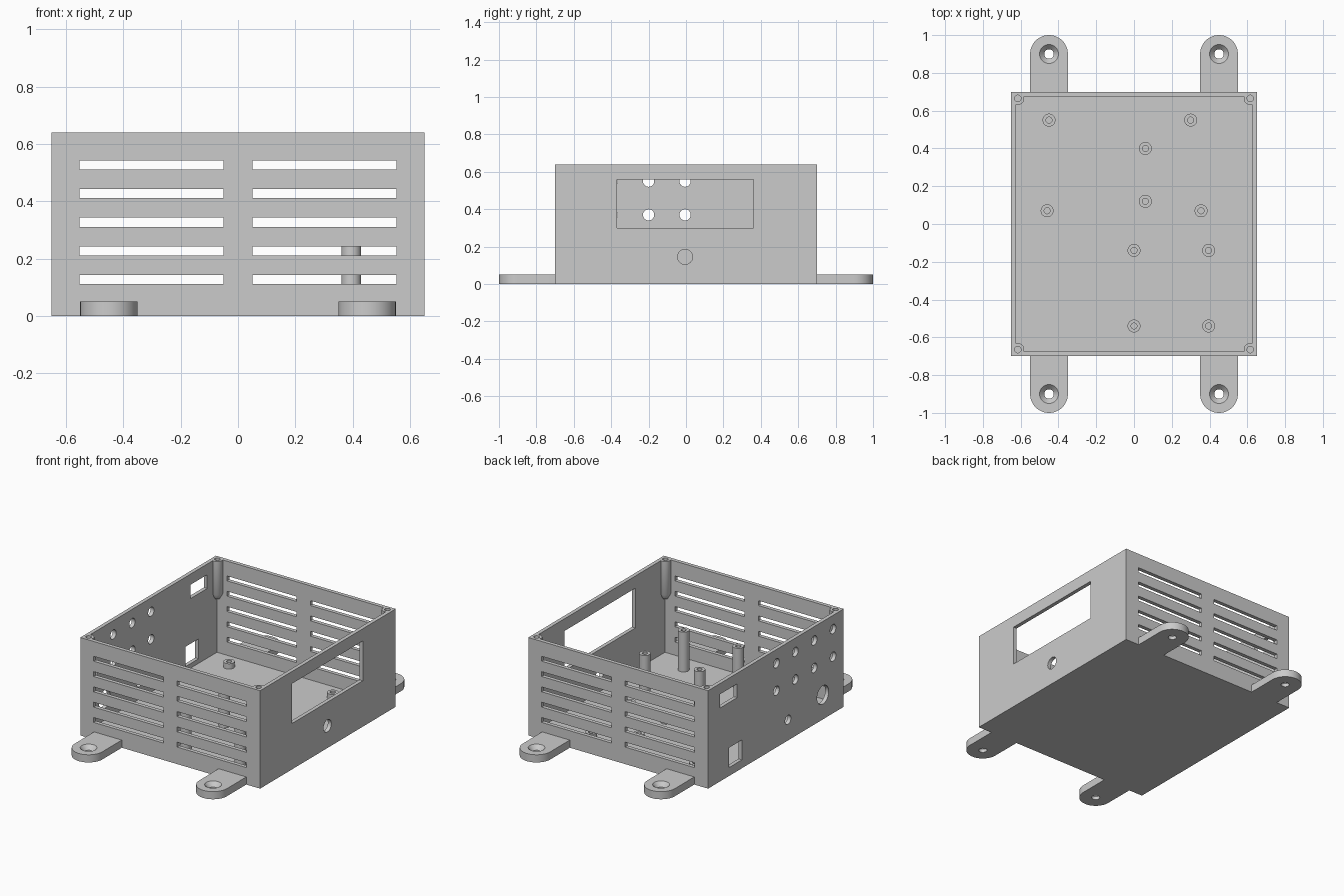
import bpy
import bmesh
import math
from mathutils import Matrix, Vector

cube = bpy.data.objects.get("Cube")
if cube:
    bpy.data.objects.remove(cube, do_unlink=True)

W, D, H, T = 0.65, 0.70, 0.64, 0.025   # half width, half depth, height, wall

grey = bpy.data.materials.new("plain grey plastic")
grey.use_nodes = True
grey.diffuse_color = (0.6, 0.6, 0.6, 1)
grey.node_tree.nodes["Principled BSDF"].inputs["Base Color"].default_value = (0.6, 0.6, 0.6, 1)


def add_box(bm, lo, hi):
    lo, hi = Vector(lo), Vector(hi)
    size = Matrix.Diagonal((hi - lo).to_4d())
    size[3][3] = 1
    bmesh.ops.create_cube(bm, size=1, matrix=Matrix.Translation((lo + hi) / 2) @ size)


def add_cylinder(bm, centre, radius, depth, axis="Z"):
    turn = Matrix.Rotation(math.pi / 2, 4, "Y") if axis == "X" else Matrix()
    bmesh.ops.create_cone(bm, cap_ends=True, segments=40, radius1=radius, radius2=radius,
                          depth=depth, matrix=Matrix.Translation(centre) @ turn)


def add_lathe(bm, profile, x, y, segments=40):
    """Spin a closed outline of (radius, height) points about a vertical axis."""
    verts = [bm.verts.new((r, 0, z)) for r, z in profile]
    edges = [bm.edges.new((verts[i], verts[(i + 1) % len(verts)])) for i in range(len(verts))]
    old = set(bm.verts) - set(verts)
    bmesh.ops.spin(bm, geom=verts + edges, cent=(0, 0, 0), axis=(0, 0, 1),
                   angle=math.tau, steps=segments, use_duplicate=False)
    new = [v for v in bm.verts if v not in old]
    bmesh.ops.remove_doubles(bm, verts=new, dist=1e-5)
    new = [v for v in bm.verts if v not in old]
    bmesh.ops.translate(bm, verts=new, vec=(x, y, 0))


def finish(bm, name):
    bmesh.ops.recalc_face_normals(bm, faces=bm.faces)
    mesh = bpy.data.meshes.new(name)
    bm.to_mesh(mesh)
    bm.free()
    obj = bpy.data.objects.new(name, mesh)
    bpy.context.collection.objects.link(obj)
    mesh.materials.append(grey)
    return obj


def activate(obj):
    bpy.ops.object.select_all(action="DESELECT")
    obj.select_set(True)
    bpy.context.view_layer.objects.active = obj


def combine(obj, tool, operation):
    tool.hide_render = True
    activate(obj)
    mod = obj.modifiers.new(operation.lower(), "BOOLEAN")
    mod.operation, mod.solver, mod.object = operation, "EXACT", tool
    bpy.ops.object.modifier_apply(modifier=mod.name)
    bpy.data.objects.remove(tool, do_unlink=True)


def smooth(obj):
    activate(obj)
    bpy.ops.object.shade_smooth_by_angle(angle=math.radians(30))


CORNERS = [(sx, sy) for sx in (-1, 1) for sy in (-1, 1)]

# Open-topped case
bm = bmesh.new()
add_box(bm, (-W, -D, 0), (W, D, H))
case = finish(bm, "case")
bm = bmesh.new()
add_box(bm, (T - W, T - D, T), (W - T, D - T, H + 0.1))
combine(case, finish(bm, "cavity_cutter"), "DIFFERENCE")

# Corner screw posts with tapered lower ends
bm = bmesh.new()
for sx, sy in CORNERS:
    for radius, low, high, bottom in ((0.034, 0.42, H, 0.034), (0.034, 0.385, 0.42, 0.015)):
        bmesh.ops.create_cone(bm, cap_ends=True, segments=40, radius1=bottom, radius2=radius,
                              depth=high - low,
                              matrix=Matrix.Translation((sx * 0.615, sy * 0.665, (low + high) / 2)))
bmesh.ops.remove_doubles(bm, verts=bm.verts, dist=1e-4)
inner = [f for f in bm.faces if abs(f.calc_center_median().z - 0.42) < 1e-3]
bmesh.ops.delete(bm, geom=inner, context="FACES_ONLY")
combine(case, finish(bm, "corner_posts"), "UNION")

# Openings through the walls
bm = bmesh.new()
for sx, sy in CORNERS:
    add_cylinder(bm, (sx * 0.615, sy * 0.665, H), 0.017, 0.3)
    for row in range(5):
        z = 0.127 + 0.1 * row
        xs, ys = sorted((sx * 0.05, sx * 0.553)), sorted((sy * (D - 0.06), sy * (D + 0.05)))
        add_box(bm, (xs[0], ys[0], z - 0.016), (xs[1], ys[1], z + 0.016))
# Display window and knob hole on the +x wall
add_box(bm, (W - 0.1, -0.37, 0.30), (W + 0.1, 0.36, 0.56))
add_cylinder(bm, (W, -0.005, 0.145), 0.04, 0.2, "X")
# Button holes, cable holes and socket openings on the -x wall
for column in range(4):
    for z in (0.37, 0.55):
        add_cylinder(bm, (-W, -0.005 - 0.195 * column, z), 0.03, 0.2, "X")
add_cylinder(bm, (-W, -0.125, 0.135), 0.03, 0.2, "X")
add_cylinder(bm, (-W, -0.485, 0.16), 0.06, 0.2, "X")
add_box(bm, (-W - 0.1, 0.40, 0.48), (-W + 0.1, 0.575, 0.57))
add_box(bm, (-W - 0.1, 0.35, 0.055), (-W + 0.1, 0.485, 0.185))
combine(case, finish(bm, "opening_cutter"), "DIFFERENCE")
smooth(case)

# Hollow board standoffs on the floor
tall = [(x, y) for x in (0, 0.395) for y in (-0.14, -0.54)]
short = [(-0.45, 0.55), (0.30, 0.55), (-0.46, 0.07), (0.355, 0.07), (0.06, 0.40), (0.06, 0.12)]
for name, places, top in (("tall_standoff", tall, 0.285), ("short_standoff", short, 0.06)):
    for x, y in places:
        bm = bmesh.new()
        add_lathe(bm, [(0.034, T - 0.005), (0.034, top), (0.016, top), (0.016, T - 0.005)], x, y)
        smooth(finish(bm, name))

# Rounded mounting tabs with countersunk holes
for sx, sy in CORNERS:
    bm = bmesh.new()
    outline = [(0.1, -0.2), *((0.1 * math.cos(a * math.pi / 24), 0.1 * math.sin(a * math.pi / 24))
                              for a in range(25)), (-0.1, -0.2)]
    face = bm.faces.new([bm.verts.new((sx * 0.45 + x, sy * (0.9 + y), 0)) for x, y in outline])
    ext = bmesh.ops.extrude_face_region(bm, geom=[face])
    bmesh.ops.translate(bm, vec=(0, 0, 0.05),
                        verts=[v for v in ext["geom"] if isinstance(v, bmesh.types.BMVert)])
    tab = finish(bm, "mounting_tab")
    bm = bmesh.new()
    add_lathe(bm, [(0, -0.05), (0.025, -0.05), (0.025, 0.022), (0.05, 0.05), (0.05, 0.1), (0, 0.1)],
              sx * 0.45, sy * 0.9)
    combine(tab, finish(bm, "screw_cutter"), "DIFFERENCE")
    smooth(tab)
